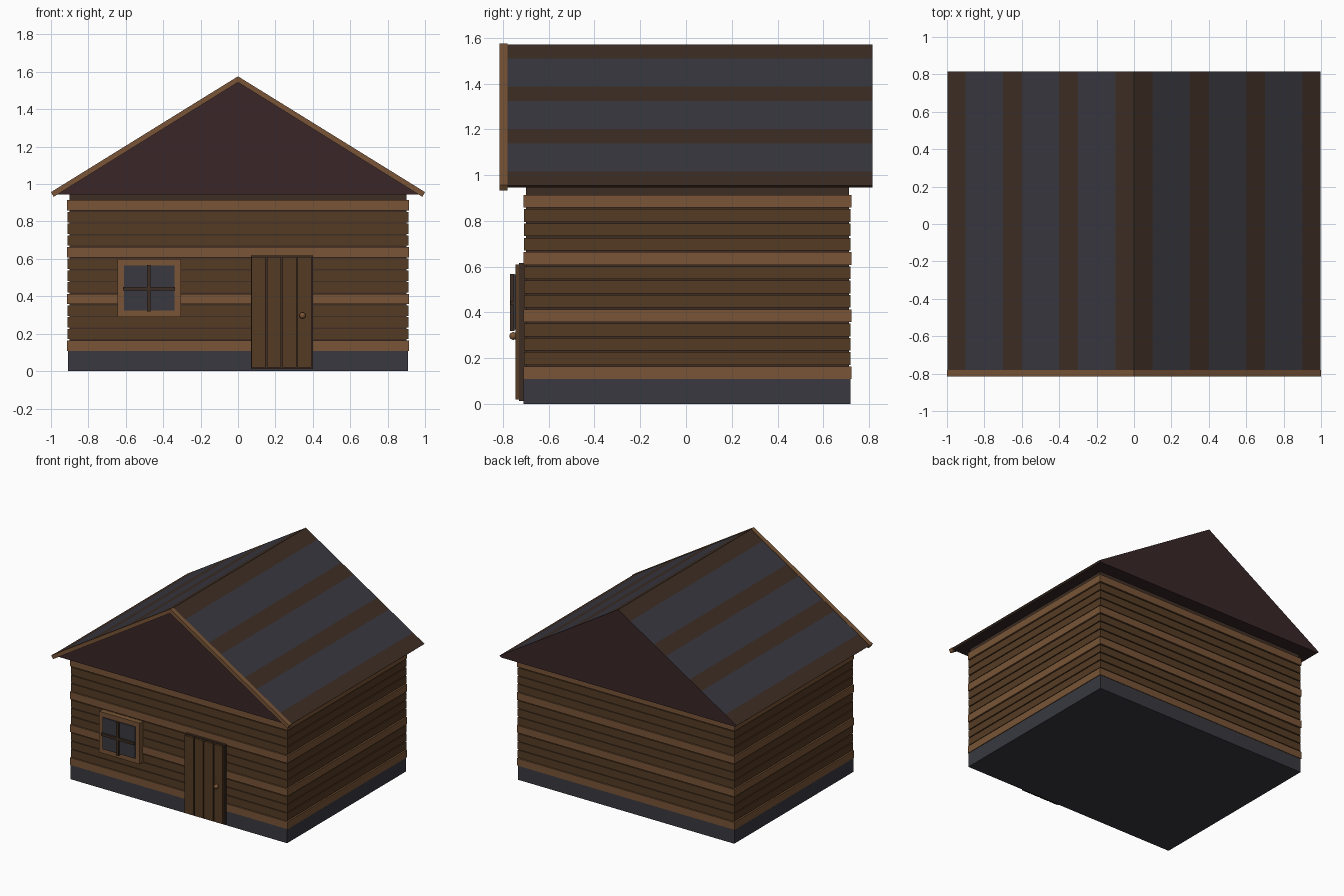
import bpy
import bmesh

cube = bpy.data.objects.get("Cube")
if cube:
    bpy.data.objects.remove(cube, do_unlink=True)


def material(name, rgb):
    m = bpy.data.materials.new(name)
    m.use_nodes = True
    m.diffuse_color = (*rgb, 1)
    m.node_tree.nodes["Principled BSDF"].inputs["Base Color"].default_value = (*rgb, 1)
    return m


slate = material("slate", (0.040, 0.040, 0.051))
light_wood = material("light_wood", (0.188, 0.089, 0.037))
dark_wood = material("dark_wood", (0.091, 0.044, 0.018))
deep_brown = material("deep_brown", (0.048, 0.027, 0.018))
maroon = material("maroon", (0.041, 0.019, 0.021))


def finish(name, bm, *mats):
    bmesh.ops.recalc_face_normals(bm, faces=bm.faces)
    mesh = bpy.data.meshes.new(name)
    bm.to_mesh(mesh)
    bm.free()
    for m in mats:
        mesh.materials.append(m)
    ob = bpy.data.objects.new(name, mesh)
    bpy.context.collection.objects.link(ob)
    return ob


def box(name, x, y, z, mat):
    """Box from (low, high) ranges on each axis."""
    bm = bmesh.new()
    bmesh.ops.create_cube(bm, size=1)
    for v in bm.verts:
        for i, (lo, hi) in enumerate((x, y, z)):
            v.co[i] = hi if v.co[i] > 0 else lo
    return finish(name, bm, mat)


def prism(profile, y0, y1):
    """Extrude an (x, z) outline along y."""
    bm = bmesh.new()
    face = bm.faces.new([bm.verts.new((x, y0, z)) for x, z in profile])
    ext = bmesh.ops.extrude_face_region(bm, geom=[face])
    for v in ext["geom"]:
        if isinstance(v, bmesh.types.BMVert):
            v.co.y = y1
    return bm


# Foundation and inner wall, which shows in the plank seams
box("foundation", (-0.91, 0.91), (-0.71, 0.72), (0, 0.108), slate)
box("wall_core", (-0.902, 0.902), (-0.70, 0.713), (0.10, 0.95), deep_brown)

# Wall planks, every fourth course light
ROWS, BOTTOM, PITCH = 13, 0.108, 0.0625
for i in range(ROWS):
    light = i % 4 == 0
    out = 0.004 if light else 0
    z = BOTTOM + i * PITCH
    box(f"wall_plank_{i + 1}", (-0.911 - out, 0.911 + out),
        (-0.707 - out, 0.72 + out), (z, z + PITCH - 0.007),
        light_wood if light else dark_wood)

# Roof: solid gable with alternating bands on the slopes
PEAK, EAVE = 1.572, 0.954
steps = [0.0, 0.1, 0.3, 0.4, 0.6, 0.7, 0.9, 0.997]
slope = [(x, PEAK - (PEAK - EAVE) * x) for x in steps]
half = slope + [(0.985, 0.945)]
outline = half + [(-x, z) for x, z in reversed(half[1:])]
bm = prism(outline, -0.785, 0.815)
bmesh.ops.recalc_face_normals(bm, faces=bm.faces)
for f in bm.faces:
    if f.normal.z > 0.1:
        dist = abs(f.calc_center_median().x)
        f.material_index = 0 if dist % 0.3 > 0.1 else 1
    elif abs(f.normal.x) > 0.1:
        f.material_index = 1
    else:
        f.material_index = 2
finish("roof", bm, slate, deep_brown, maroon)

# Front barge boards
for side, s in (("left", 1), ("right", -1)):
    board = [(0, 1.576), (s, 0.957), (s * 0.985, 0.932), (0, 1.544)]
    finish(f"barge_board_{side}", prism(board, -0.815, -0.78), light_wood)

# Door: backing panel, four boards and a knob
box("door_panel", (0.07, 0.40), (-0.73, -0.70), (0.012, 0.617), deep_brown)
for i in range(4):
    x = 0.073 + i * 0.082
    box(f"door_board_{i + 1}", (x, x + 0.075), (-0.746, -0.725), (0.02, 0.61), dark_wood)
bpy.ops.mesh.primitive_uv_sphere_add(segments=16, ring_count=8, radius=0.017,
                                     location=(0.345, -0.755, 0.297))
knob = bpy.context.object
knob.name = "door_knob"
knob.data.materials.append(light_wood)
bpy.ops.object.shade_smooth()

# Window: frame, glass and crossing bars
box("window_frame", (-0.645, -0.305), (-0.745, -0.70), (0.288, 0.60), light_wood)
box("window_glass", (-0.61, -0.34), (-0.753, -0.744), (0.325, 0.565), slate)
box("window_bar_vertical", (-0.486, -0.467), (-0.77, -0.75), (0.318, 0.568), deep_brown)
box("window_bar_horizontal", (-0.615, -0.337), (-0.768, -0.75), (0.432, 0.45), deep_brown)
